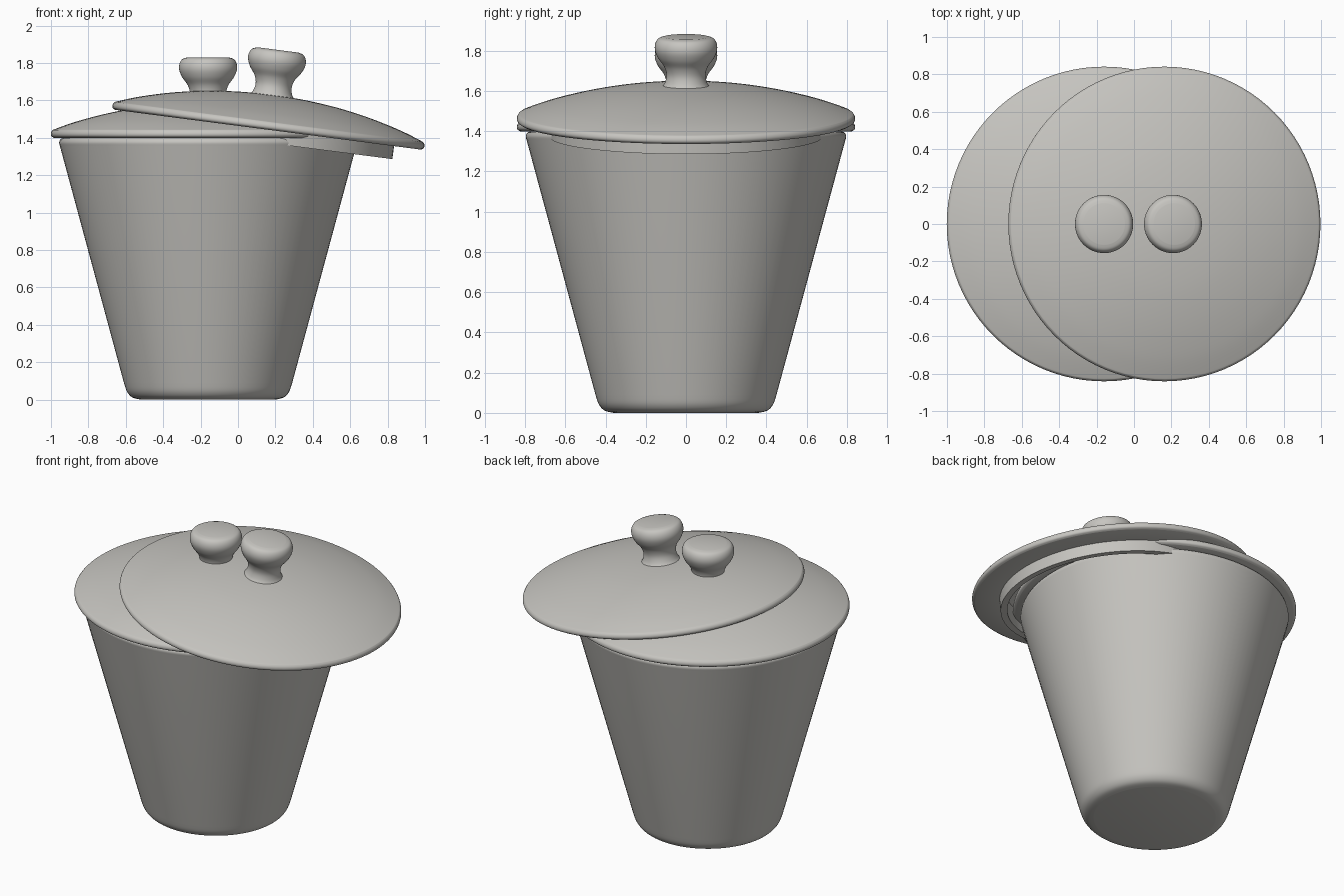
import bpy, bmesh, math

if "Cube" in bpy.data.objects:
    bpy.data.objects.remove(bpy.data.objects["Cube"])

SEGMENTS = 96

grey = bpy.data.materials.new("warm_grey")
grey.diffuse_color = (0.57, 0.56, 0.53, 1)
grey.use_nodes = True
grey.node_tree.nodes["Principled BSDF"].inputs["Base Color"].default_value = grey.diffuse_color


def curve(points, steps=5):
    """Smooth curve through the given (radius, height) points."""
    pts = [points[0]] + points + [points[-1]]
    out = []
    for a, b, c, d in zip(pts, pts[1:], pts[2:], pts[3:]):
        for i in range(steps):
            t = i / steps
            out.append(tuple(
                0.5 * (2 * q + (r - p) * t + (2 * p - 5 * q + 4 * r - s) * t * t
                       + (3 * q - p - 3 * r + s) * t ** 3)
                for p, q, r, s in zip(a, b, c, d)))
    return out + [points[-1]]


def lathe(name, profile, location, tilt=0.0):
    """Turn a (radius, height) profile around z; it begins and ends on the axis."""
    bm = bmesh.new()
    rings = []
    for r, z in profile:
        if r < 1e-5:
            rings.append([bm.verts.new((0, 0, z))] * SEGMENTS)
        else:
            rings.append([bm.verts.new((r * math.cos(a), r * math.sin(a), z))
                          for a in (2 * math.pi * i / SEGMENTS for i in range(SEGMENTS))])
    for low, high in zip(rings, rings[1:]):
        for i in range(SEGMENTS):
            j = (i + 1) % SEGMENTS
            corners = list(dict.fromkeys((low[i], low[j], high[j], high[i])))
            if len(corners) > 2:
                bm.faces.new(corners)
    bmesh.ops.recalc_face_normals(bm, faces=bm.faces)
    mesh = bpy.data.meshes.new(name)
    bm.to_mesh(mesh)
    bm.free()
    mesh.materials.append(grey)
    obj = bpy.data.objects.new(name, mesh)
    bpy.context.collection.objects.link(obj)
    obj.location = location
    obj.rotation_euler.y = tilt
    bpy.ops.object.select_all(action='DESELECT')
    obj.select_set(True)
    bpy.context.view_layer.objects.active = obj
    bpy.ops.object.shade_smooth_by_angle(angle=math.radians(35))


# Tapered hollow cup with rounded foot and lip
cup = ([(0, 0)]
       + curve([(0.36, 0), (0.405, 0.012), (0.433, 0.042), (0.45, 0.09)])
       + curve([(0.792, 1.355), (0.796, 1.375), (0.788, 1.393), (0.77, 1.4)])
       + [(0.71, 1.4), (0.39, 0.1), (0, 0.08)])
lathe("cup", cup, (-0.16, 0, 0))

# Domed shell lid with an inner locating ring
dome = curve([(0.825, 0), (0.838, 0.009), (0.841, 0.023), (0.834, 0.038), (0.815, 0.048),
              (0.71, 0.085), (0.57, 0.123), (0.43, 0.152), (0.3, 0.171), (0.15, 0.184), (0, 0.188)])
lid = ([(0, 0.148), (0.15, 0.144), (0.3, 0.131), (0.43, 0.112), (0.57, 0.083), (0.64, 0.06),
        (0.64, -0.07), (0.68, -0.07), (0.68, 0)] + dome)

# Waisted knob with a flat top
knob = ([(0, 0.17)]
        + curve([(0.125, 0.17), (0.105, 0.2), (0.097, 0.24), (0.109, 0.282), (0.138, 0.323),
                 (0.154, 0.362), (0.153, 0.395), (0.138, 0.42), (0.11, 0.43)])
        + [(0, 0.43)])

# One seated lid and one leaning lid
for label, place, tilt in (("seated", (-0.16, 0, 1.4), 0.0),
                           ("leaning", (0.16, 0, 1.443), math.radians(7.4))):
    lathe(label + "_lid", lid, place, tilt)
    lathe(label + "_knob", knob, place, tilt)
